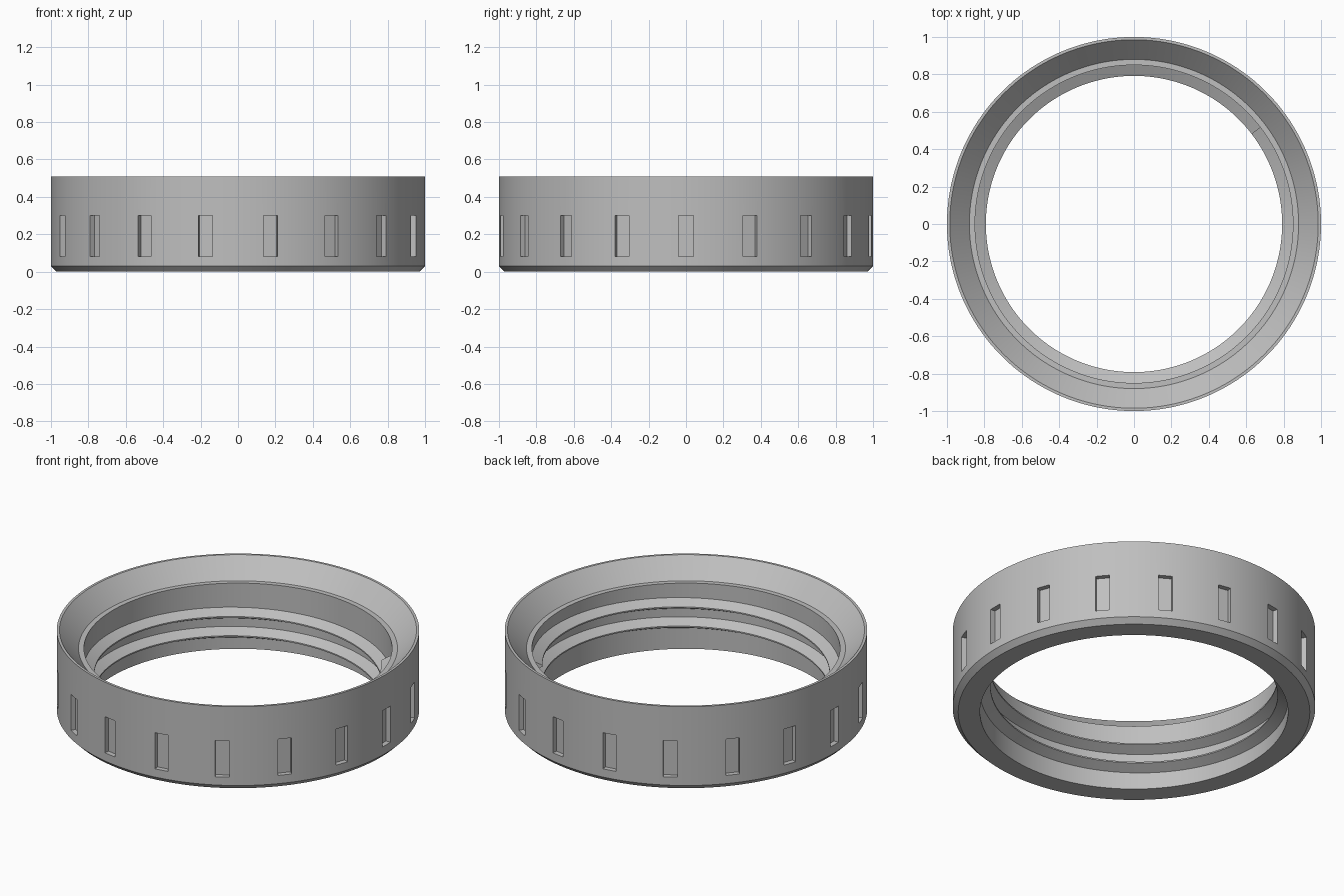
import bpy, bmesh, math
from mathutils import Matrix

if "Cube" in bpy.data.objects:
    bpy.data.objects.remove(bpy.data.objects["Cube"])

grey = bpy.data.materials.new("plain grey")
grey.use_nodes = True
grey.diffuse_color = (0.52, 0.52, 0.52, 1)
grey.node_tree.nodes["Principled BSDF"].inputs["Base Color"].default_value = (0.52, 0.52, 0.52, 1)


def finish(bm, name):
    bmesh.ops.recalc_face_normals(bm, faces=bm.faces)
    mesh = bpy.data.meshes.new(name)
    bm.to_mesh(mesh)
    bm.free()
    mesh.materials.append(grey)
    obj = bpy.data.objects.new(name, mesh)
    bpy.context.collection.objects.link(obj)
    return obj


def activate(obj):
    bpy.ops.object.select_all(action="DESELECT")
    obj.select_set(True)
    bpy.context.view_layer.objects.active = obj


def sweep(profile, steps, start, turns, pitch, closed):
    """Carry a closed (radius, z) profile around the z axis, rising by pitch per turn."""
    bm = bmesh.new()
    rings = []
    for i in range(steps if closed else steps + 1):
        t = turns * i / steps
        a = start + math.tau * t
        rings.append([bm.verts.new((r * math.cos(a), r * math.sin(a), z + pitch * t))
                      for r, z in profile])
    n = len(profile)
    for i in range(steps):
        a, b = rings[i], rings[(i + 1) % len(rings)]
        for j in range(n):
            k = (j + 1) % n
            bm.faces.new((a[j], a[k], b[k], b[j]))
    if not closed:
        bm.faces.new(rings[0])
        bm.faces.new(rings[-1])
    return bm


# Ring body: chamfered foot, straight wall, flared mouth and inner ledge
HEIGHT = 0.51
body_profile = [(0.85, 0), (0.97, 0), (1, 0.03), (1, HEIGHT),
                (0.985, HEIGHT), (0.88, 0.4), (0.85, 0.4)]
body = finish(sweep(body_profile, 180, 0, 1, 0, True), "ring_body")

# Grip notches cut around the outer wall
NOTCHES = 18
bm = bmesh.new()
for i in range(NOTCHES):
    place = (Matrix.Rotation(math.tau * i / NOTCHES, 4, "Z")
             @ Matrix.Translation((1.02, 0, 0.19))
             @ Matrix.Diagonal((0.1, 0.078, 0.22, 1)))
    bmesh.ops.create_cube(bm, size=1, matrix=place)
cutter = finish(bm, "notch_cutter")
cutter.hide_render = True
cut = body.modifiers.new("notches", "BOOLEAN")
cut.operation = "DIFFERENCE"
cut.solver = "EXACT"
cut.object = cutter
activate(body)
bpy.ops.object.modifier_apply(modifier=cut.name)
bpy.data.objects.remove(cutter)

# Inner screw thread: two rising turns of a pointed ridge
MID = 0.074
thread_profile = [(0.855, MID - 0.036), (0.855, MID + 0.036),
                  (0.792, MID + 0.004), (0.792, MID - 0.004)]
thread = finish(sweep(thread_profile, 320, math.radians(37.5), 2, 0.117, False), "screw_thread")

for obj in (body, thread):
    activate(obj)
    bpy.ops.object.shade_smooth_by_angle(angle=math.radians(25))
